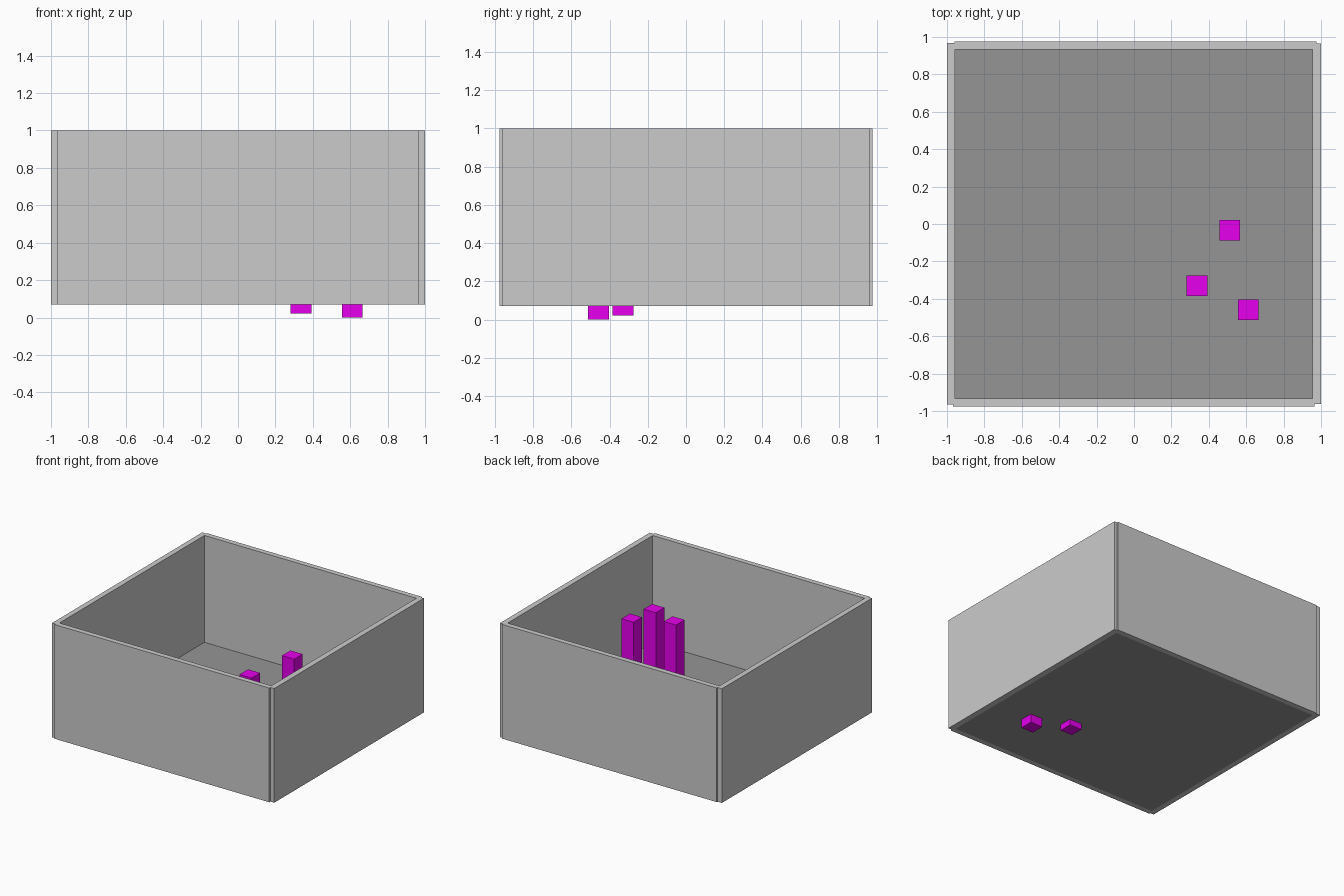
import bpy

if "Cube" in bpy.data.objects:
    bpy.data.objects.remove(bpy.data.objects["Cube"])


def material(name, color):
    mat = bpy.data.materials.new(name)
    mat.diffuse_color = color
    mat.use_nodes = True
    mat.node_tree.nodes["Principled BSDF"].inputs["Base Color"].default_value = mat.diffuse_color
    return mat


def box(name, x, y, z, mat=None):
    """Box spanning the given (min, max) range on each axis."""
    spans = (x, y, z)
    bpy.ops.mesh.primitive_cube_add(size=1, location=[(a + b) / 2 for a, b in spans])
    obj = bpy.context.object
    obj.name = name
    obj.scale = [b - a for a, b in spans]
    bpy.ops.object.transform_apply(location=False, rotation=False, scale=True)
    if mat:
        obj.data.materials.append(mat)
    return obj


dark_grey = material("dark_grey", (0.3, 0.3, 0.3, 1))
magenta = material("magenta", (0.8, 0.0, 0.85, 1))

base, rim = 0.07, 1.0

# Four walls of the open tray, overlapping in slightly stepped corners
box("front_wall", (-0.968, 0.965), (-0.976, -0.933), (base, rim))
box("back_wall", (-0.96, 0.975), (0.933, 0.976), (base, rim))
box("left_wall", (-1.0, -0.956), (-0.965, 0.967), (base, rim))
box("right_wall", (0.954, 1.0), (-0.962, 0.964), (base, rim))

# Dark floor slab fitted between the walls
box("floor", (-0.956, 0.954), (-0.933, 0.933), (base, 0.13), dark_grey)

# Three equal square pegs, two of them poking through the floor
width, length = 0.11, 0.68
pegs = {
    "back_peg": (0.513, -0.034, 0.11),
    "middle_peg": (0.337, -0.33, 0.022),
    "front_peg": (0.61, -0.459, 0.0),
}
for name, (x, y, z) in pegs.items():
    h = width / 2
    box(name, (x - h, x + h), (y - h, y + h), (z, z + length), magenta)
